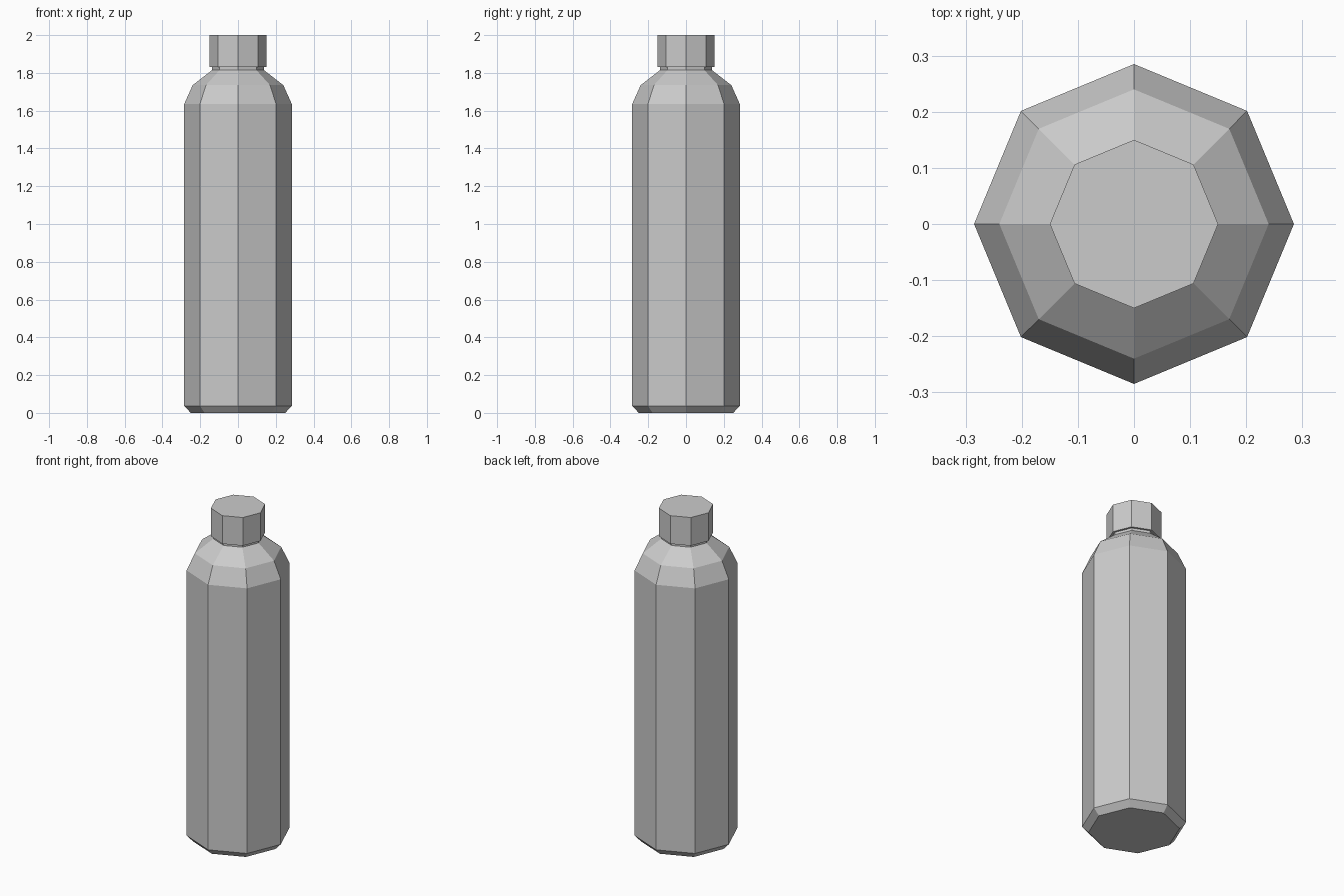
import bpy
import bmesh
from math import cos, sin, pi

cube = bpy.data.objects.get("Cube")
if cube:
    bpy.data.objects.remove(cube, do_unlink=True)

SIDES = 8

# Single grey finish
grey = bpy.data.materials.new("light_grey")
grey.use_nodes = True
colour = (0.6, 0.6, 0.6, 1)
grey.diffuse_color = colour
grey.node_tree.nodes["Principled BSDF"].inputs["Base Color"].default_value = colour


def turned_part(name, profile):
    """Closed octagonal solid from (radius, height) pairs, bottom to top."""
    bm = bmesh.new()
    rings = []
    for radius, z in profile:
        angles = [2 * pi * i / SIDES for i in range(SIDES)]
        rings.append([bm.verts.new((radius * cos(a), radius * sin(a), z)) for a in angles])
    for low, high in zip(rings, rings[1:]):
        for i in range(SIDES):
            j = (i + 1) % SIDES
            bm.faces.new((low[i], low[j], high[j], high[i]))
    bm.faces.new(rings[0][::-1])
    bm.faces.new(rings[-1])
    bmesh.ops.recalc_face_normals(bm, faces=bm.faces)
    mesh = bpy.data.meshes.new(name)
    bm.to_mesh(mesh)
    bm.free()
    mesh.materials.append(grey)
    obj = bpy.data.objects.new(name, mesh)
    bpy.context.collection.objects.link(obj)
    return obj


# Bottle: chamfered base, straight body, two-step shoulder, short neck
turned_part("bottle_body", [
    (0.25, 0), (0.285, 0.037), (0.285, 1.635),
    (0.24, 1.735), (0.137, 1.815), (0.137, 1.83),
])

# Cap: overhangs the neck slightly
turned_part("bottle_cap", [(0.15, 1.83), (0.15, 2)])
